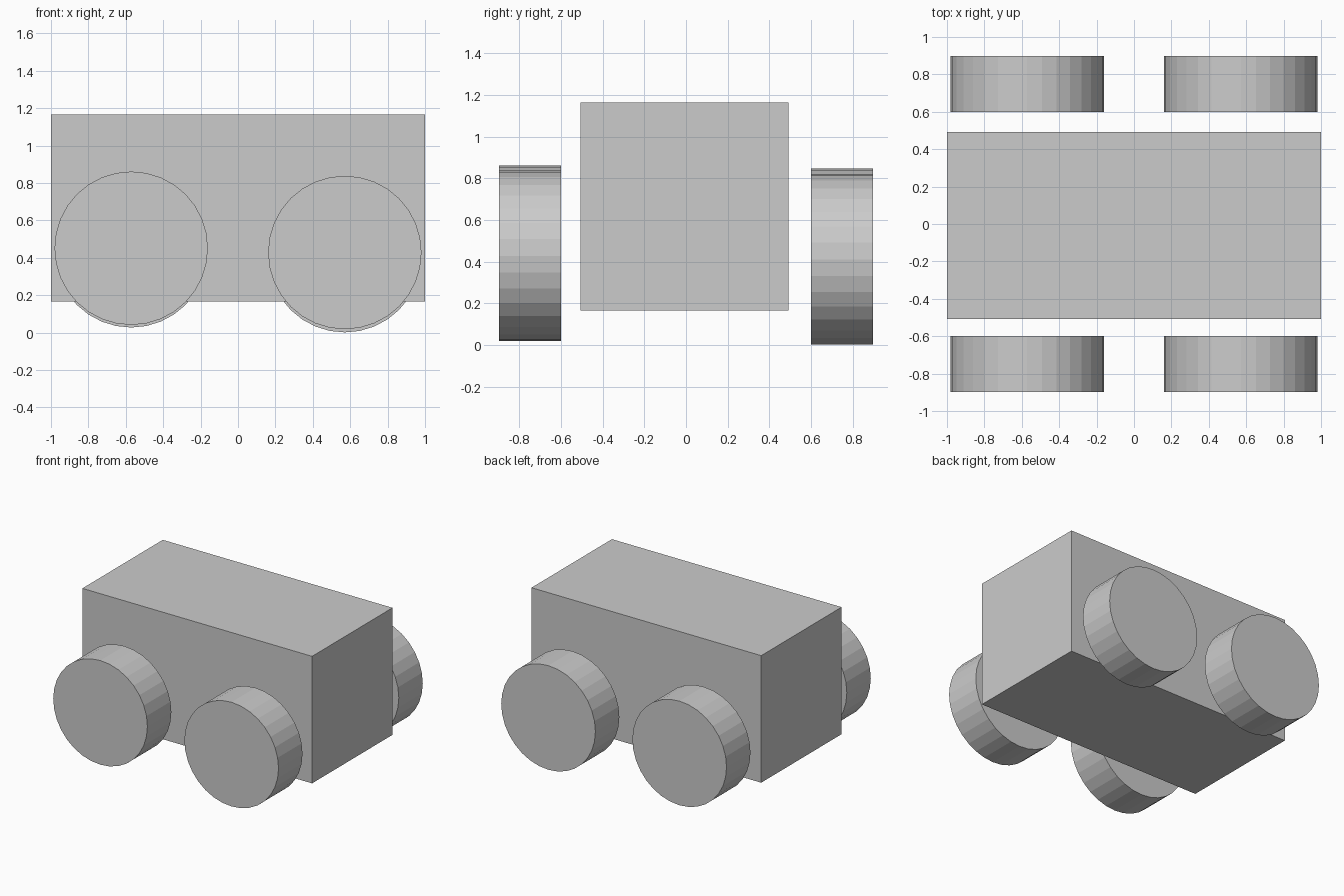
import bpy
import math

cube = bpy.data.objects.get("Cube")
if cube:
    bpy.data.objects.remove(cube, do_unlink=True)

# Single flat grey
grey = bpy.data.materials.new("light_grey")
grey.use_nodes = True
colour = (0.6, 0.6, 0.6, 1.0)
grey.diffuse_color = colour
grey.node_tree.nodes["Principled BSDF"].inputs["Base Color"].default_value = colour


def finish(name):
    obj = bpy.context.object
    obj.name = name
    obj.data.materials.append(grey)
    return obj


# Box body
bpy.ops.mesh.primitive_cube_add(size=1, location=(0, -0.007, 0.665))
body = finish("body")
body.scale = (2.0, 1.0, 1.0)

# Four faceted wheels, each at a slightly different height
RADIUS, WIDTH = 0.41, 0.298
wheels = {
    "front_right_wheel": (-0.571, -0.748, 0.451),
    "front_left_wheel": (0.571, -0.748, 0.428),
    "back_right_wheel": (-0.571, 0.748, 0.437),
    "back_left_wheel": (0.571, 0.748, 0.411),
}
for name, place in wheels.items():
    bpy.ops.mesh.primitive_cylinder_add(
        vertices=32, radius=RADIUS, depth=WIDTH,
        location=place, rotation=(math.pi / 2, 0, 0))
    finish(name)
